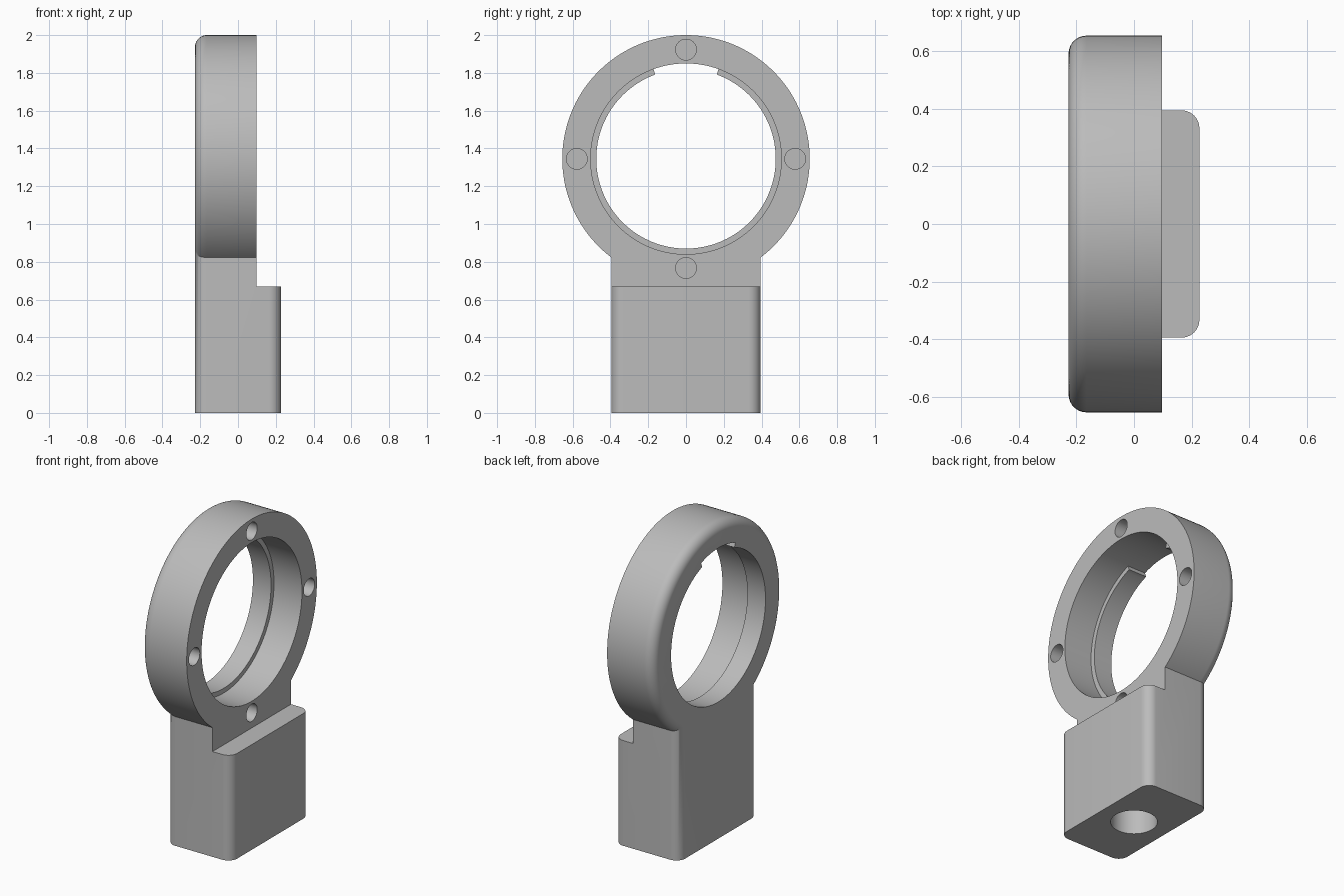
import bpy, bmesh, math
from mathutils import Vector

cube = bpy.data.objects.get("Cube")
if cube:
    bpy.data.objects.remove(cube, do_unlink=True)

BACK, FACE, FRONT = -0.2275, 0.097, 0.2275   # x levels
HALF_W, RING_R, RING_Z = 0.395, 0.655, 1.345
BORE_R, LIP_R, LIP_X = 0.505, 0.475, -0.10
FILLET = 0.062

grey = bpy.data.materials.new("plain grey")
grey.use_nodes = True
colour = (0.5, 0.5, 0.5, 1)
grey.diffuse_color = colour
grey.node_tree.nodes["Principled BSDF"].inputs["Base Color"].default_value = colour


def loft(name, loops):
    """Closed solid from a stack of matching point loops."""
    bm = bmesh.new()
    rows = [[bm.verts.new(p) for p in loop] for loop in loops]
    n = len(rows[0])
    for a, b in zip(rows, rows[1:]):
        for i in range(n):
            bm.faces.new((a[i], a[(i + 1) % n], b[(i + 1) % n], b[i]))
    bm.faces.new(rows[0])
    bm.faces.new(rows[-1])
    bmesh.ops.recalc_face_normals(bm, faces=bm.faces)
    mesh = bpy.data.meshes.new(name)
    bm.to_mesh(mesh)
    bm.free()
    mesh.materials.append(grey)
    obj = bpy.data.objects.new(name, mesh)
    bpy.context.collection.objects.link(obj)
    return obj


def arc(cx, cy, r, start, end, steps):
    angles = [math.radians(start + (end - start) * i / steps) for i in range(steps + 1)]
    return [(cx + r * math.cos(a), cy + r * math.sin(a)) for a in angles]


def circle(x, r, y=0, z=RING_Z, steps=144):
    return [(x, a, b) for a, b in arc(y, z, r, 0, 360, steps)[:-1]]


def disc(name, x0, x1, r, **kw):
    return loft(name, [circle(x0, r, **kw), circle(x1, r, **kw)])


def upright(name, outline, z0, z1):
    return loft(name, [[(x, y, z) for x, y in outline] for z in (z0, z1)])


def combine(target, other, operation):
    mod = target.modifiers.new(operation, 'BOOLEAN')
    mod.operation, mod.solver, mod.object = operation, 'EXACT', other
    bpy.context.view_layer.objects.active = target
    bpy.ops.object.modifier_apply(modifier=mod.name)
    bpy.data.objects.remove(other, do_unlink=True)


# Ring head, rounded on its back rim
rim = [(BACK + FILLET * (1 - math.cos(t)), RING_R - FILLET * (1 - math.sin(t)))
       for t in (math.pi / 2 * i / 10 for i in range(11))]
holder = loft("ring_holder", [circle(x, r) for x, r in rim + [(FACE, RING_R)]])

# Rounded block, stepped back to a neck above the shoulder
cx, cy = FRONT - FILLET, HALF_W - FILLET
outline = []
for sx, sy, start in ((1, 1, 0), (-1, 1, 90), (-1, -1, 180), (1, -1, 270)):
    outline += arc(sx * cx, sy * cy, FILLET, start, start + 90, 10)
block = upright("block", outline, 0, 1.05)
shoulder = upright("shoulder_cut", [(FACE, -1), (1, -1), (1, 1), (FACE, 1)], 0.67, 1.5)
combine(block, shoulder, 'DIFFERENCE')
combine(holder, block, 'UNION')

# Bore with a thin lip at the back, and a gap in the lip at the top
combine(holder, disc("lip_cut", -0.5, 0.5, LIP_R), 'DIFFERENCE')
combine(holder, disc("bore_cut", LIP_X, 0.5, BORE_R), 'DIFFERENCE')
sector = [(0, RING_Z)] + arc(0, RING_Z, BORE_R, 70, 110, 16)
gap = loft("gap_cut", [[(x, y, z) for y, z in sector] for x in (-0.5, LIP_X + 0.02)])
combine(holder, gap, 'DIFFERENCE')

# Four blind holes in the ring face
for dy, dz in ((0, 1), (0, -1), (1, 0), (-1, 0)):
    hole = disc("hole_cut", FACE - 0.12, 0.5, 0.055,
                y=0.578 * dy, z=RING_Z + 0.578 * dz, steps=40)
    combine(holder, hole, 'DIFFERENCE')

# Mounting socket underneath
socket = upright("socket_cut", arc(0, 0, 0.135, 0, 360, 64)[:-1], -0.2, 0.45)
combine(holder, socket, 'DIFFERENCE')

bpy.ops.object.select_all(action='DESELECT')
holder.select_set(True)
bpy.context.view_layer.objects.active = holder
bpy.ops.object.shade_smooth_by_angle(angle=math.radians(30))
